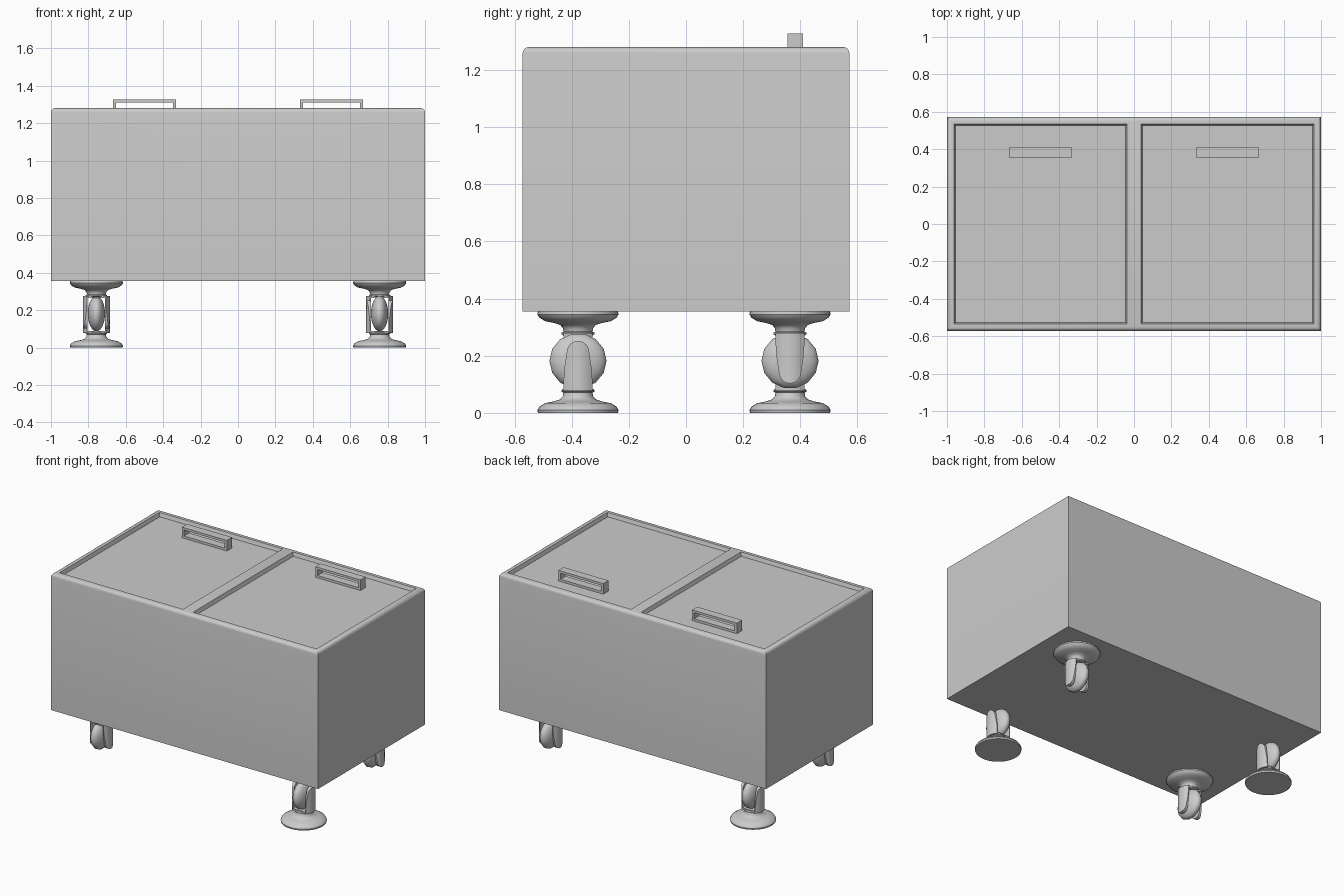
import bpy, bmesh, math
from mathutils import Matrix, Vector

if "Cube" in bpy.data.objects:
    bpy.data.objects.remove(bpy.data.objects["Cube"])

def finish(bm, name, angle=30):
    bmesh.ops.recalc_face_normals(bm, faces=bm.faces)
    me = bpy.data.meshes.new(name)
    bm.to_mesh(me)
    bm.free()
    ob = bpy.data.objects.new(name, me)
    bpy.context.collection.objects.link(ob)
    if angle:
        bpy.ops.object.select_all(action='DESELECT')
        ob.select_set(True)
        bpy.context.view_layer.objects.active = ob
        bpy.ops.object.shade_smooth_by_angle(angle=math.radians(angle))
    return ob

def add_box(bm, lo, hi):
    lo, hi = Vector(lo), Vector(hi)
    m = Matrix.Translation((lo + hi) / 2) @ Matrix.Diagonal((*(hi - lo), 1))
    return bmesh.ops.create_cube(bm, size=1, matrix=m)["verts"]

# Chest: rounded top edges and two sunken lid panels
TOP, BOTTOM, HALF_Y, PANEL = 1.28, 0.355, 0.572, 1.255
bm = bmesh.new()
add_box(bm, (-1, -HALF_Y, BOTTOM), (1, HALF_Y, TOP))
rim = [e for e in bm.edges if all(v.co.z > TOP - 0.001 for v in e.verts)]
bmesh.ops.bevel(bm, geom=rim, offset=0.022, segments=4, profile=0.5, affect='EDGES')
for x in (-0.022, 0.022):
    bmesh.ops.bisect_plane(bm, geom=bm.verts[:] + bm.edges[:] + bm.faces[:],
                           plane_co=(x, 0, 0), plane_no=(1, 0, 0))
bm.normal_update()
lids = [f for f in bm.faces if f.normal.z > 0.99
        and f.calc_center_median().z > TOP - 0.001 and abs(f.calc_center_median().x) > 0.3]
bmesh.ops.inset_individual(bm, faces=lids, thickness=0.023)
bmesh.ops.inset_individual(bm, faces=lids, thickness=0.011, depth=PANEL - TOP)
finish(bm, "chest_body")

# Lid handles: thin rectangular loops
for side, name in ((-1, "left"), (1, "right")):
    bm = bmesh.new()
    c, w, t, top = side * 0.5, 0.168, 0.016, 1.327
    outer = [(c - w, PANEL), (c + w, PANEL), (c + w, top), (c - w, top)]
    inner = [(c - w + t, PANEL + t), (c + w - t, PANEL + t), (c + w - t, top - t), (c - w + t, top - t)]
    rings = [[bm.verts.new((x, y, z)) for x, z in loop]
             for y in (0.355, 0.41) for loop in (outer, inner)]
    fo, fi, bo, bi = rings
    for a, b in ((fo, fi), (fi, bi), (bi, bo), (bo, fo)):
        for i in range(4):
            j = (i + 1) % 4
            bm.faces.new((a[i], a[j], b[j], b[i]))
    finish(bm, name + "_lid_handle", 0)

# Caster parts, built with the mounting flange at z = 0 and the wheel above
def flange(bm):
    profile = [(0, 0), (0.14, 0), (0.142, 0.010), (0.135, 0.022), (0.115, 0.034), (0.085, 0.040),
               (0.063, 0.047), (0.053, 0.058), (0.051, 0.071), (0.057, 0.074), (0.058, 0.079),
               (0.052, 0.084), (0, 0.084)]
    vs = [bm.verts.new((r, 0, z)) for r, z in profile]
    es = [bm.edges.new(p) for p in zip(vs, vs[1:])]
    bmesh.ops.spin(bm, geom=vs + es, cent=(0, 0, 0), axis=(0, 0, 1), angle=math.tau, steps=32)
    bmesh.ops.remove_doubles(bm, verts=bm.verts, dist=0.0001)

def fork(bm):
    add_box(bm, (-0.05, -0.049, 0.078), (0.05, 0.049, 0.09))
    rows = [(0.078, 0.051), (0.12, 0.050), (0.16, 0.047), (0.20, 0.041)]
    rows += [(0.21 + 0.042 * math.sin(a), 0.039 * math.cos(a) + 0.0005)
             for a in (math.radians(d) for d in range(0, 91, 15))]
    n = 8
    for s in (-1, 1):
        out, inn = [], []
        for z, w in rows:
            ys = [w * (2 * i / n - 1) for i in range(n + 1)]
            out.append([bm.verts.new((s * math.sqrt(0.0715 ** 2 - y * y), y, z)) for y in ys])
            inn.append([bm.verts.new((s * 0.047, y, z)) for y in ys])
        for k in range(len(rows) - 1):
            for g in (out, inn):
                for i in range(n):
                    bm.faces.new((g[k][i], g[k][i + 1], g[k + 1][i + 1], g[k + 1][i]))
            for i in (0, n):
                bm.faces.new((out[k][i], out[k + 1][i], inn[k + 1][i], inn[k][i]))
        for k in (0, -1):
            for i in range(n):
                bm.faces.new((out[k][i], out[k][i + 1], inn[k][i + 1], inn[k][i]))

def wheel(bm, z):
    m = (Matrix.Translation((0, 0, z)) @ Matrix.Diagonal((0.046, 0.1, 0.097, 1))
         @ Matrix.Rotation(math.pi / 2, 4, 'Y'))
    bmesh.ops.create_uvsphere(bm, u_segments=14, v_segments=16, radius=1, matrix=m)

# Diagonal pairs: one hangs from the chest, the other stands on the floor
for name, x, y, hanging in (("front_left", -0.757, -0.378, True), ("front_right", 0.757, -0.378, False),
                            ("back_left", -0.757, 0.364, False), ("back_right", 0.757, 0.364, True)):
    for part, build, angle in (("flange", flange, 40), ("fork", fork, 40),
                               ("wheel", lambda b: wheel(b, 0.173 if hanging else 0.182), 60)):
        bm = bmesh.new()
        build(bm)
        m = Matrix.Translation((x, y, BOTTOM if hanging else 0))
        if hanging:
            m = m @ Matrix.Rotation(math.pi, 4, 'X')
        bmesh.ops.transform(bm, matrix=m, verts=bm.verts)
        finish(bm, f"{name}_caster_{part}", angle)
